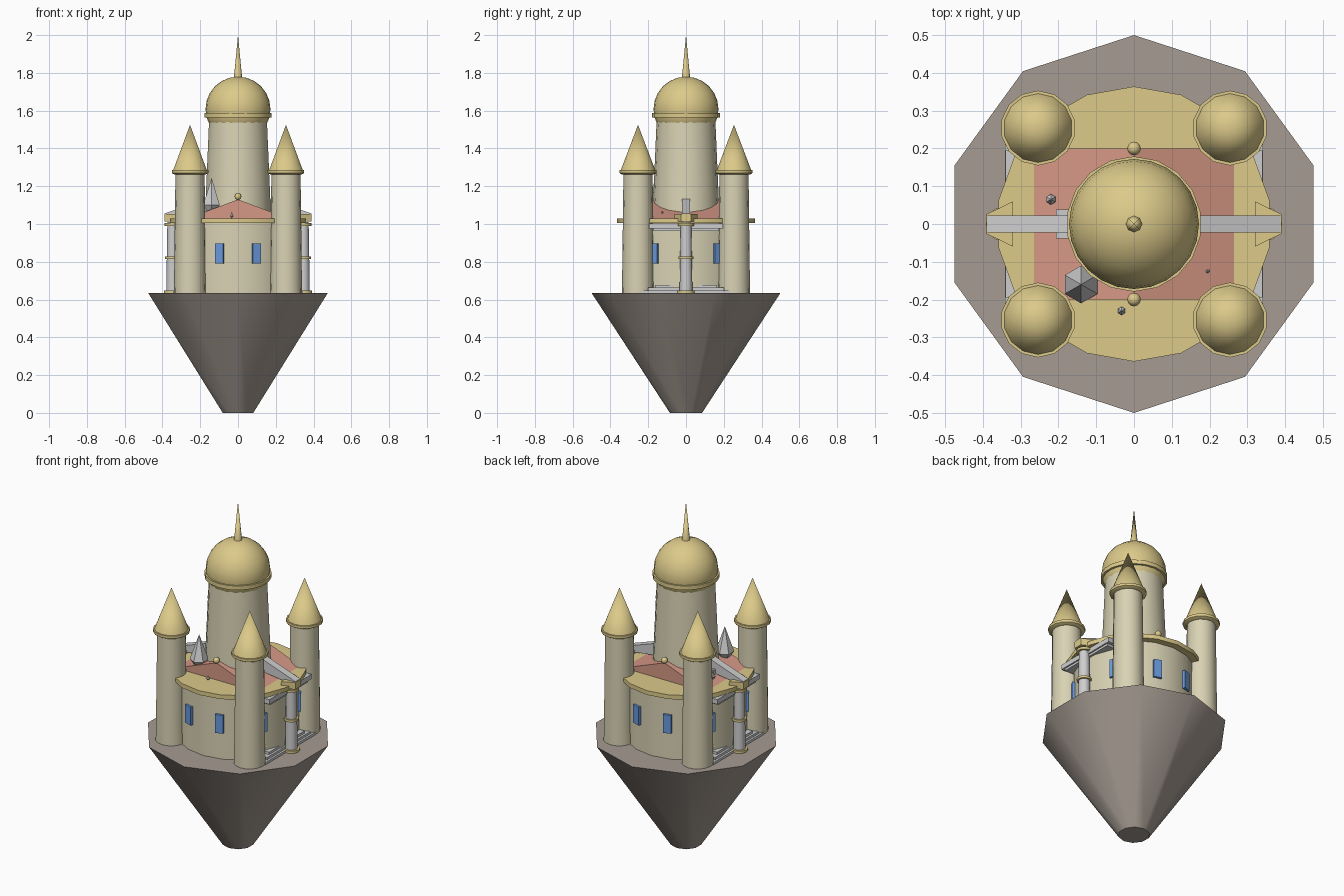
import bpy, bmesh, math
from mathutils import Matrix, Vector

cube = bpy.data.objects.get("Cube")
if cube:
    bpy.data.objects.remove(cube, do_unlink=True)


def material(name, rgb):
    lin = [((c / 255 + 0.055) / 1.055) ** 2.4 for c in rgb] + [1]
    m = bpy.data.materials.new(name)
    m.use_nodes = True
    m.diffuse_color = lin
    m.node_tree.nodes["Principled BSDF"].inputs["Base Color"].default_value = lin
    return m


ROCK = material("rock", (165, 155, 146))
CREAM = material("cream stone", (217, 210, 180))
GOLD = material("gold", (220, 202, 138))
PINK = material("pink roof", (214, 152, 134))
WHITE = material("pale grey stone", (206, 206, 206))
BLUE = material("blue glass", (104, 152, 218))


def finish(name, bm, mat, smooth=None):
    bmesh.ops.recalc_face_normals(bm, faces=bm.faces)
    me = bpy.data.meshes.new(name)
    bm.to_mesh(me)
    bm.free()
    me.materials.append(mat)
    ob = bpy.data.objects.new(name, me)
    bpy.context.collection.objects.link(ob)
    if smooth:
        bpy.ops.object.select_all(action='DESELECT')
        ob.select_set(True)
        bpy.context.view_layer.objects.active = ob
        bpy.ops.object.shade_smooth_by_angle(angle=math.radians(smooth))
    return ob


def lathe(name, profile, sides, mat, at=(0, 0), smooth=40):
    """Revolve (radius, z) points; the first corner points to +y."""
    bm = bmesh.new()
    rings = []
    for r, z in profile:
        if r == 0:
            rings.append([bm.verts.new((at[0], at[1], z))] * sides)
        else:
            turn = [math.tau * i / sides for i in range(sides)]
            rings.append([bm.verts.new((at[0] + r * math.sin(a), at[1] + r * math.cos(a), z))
                          for a in turn])
    for low, high in zip(rings, rings[1:]):
        for i in range(sides):
            j = (i + 1) % sides
            bm.faces.new(list(dict.fromkeys((low[i], low[j], high[j], high[i]))))
    for end, (r, z) in ((rings[0], profile[0]), (rings[-1], profile[-1])):
        if r:
            bm.faces.new(end)
    return finish(name, bm, mat, smooth)


def box(name, low, high, mat, spin=0):
    bm = bmesh.new()
    low, high = Vector(low), Vector(high)
    bmesh.ops.create_cube(bm, size=1)
    bmesh.ops.scale(bm, vec=high - low, verts=bm.verts)
    bmesh.ops.translate(bm, vec=(low + high) / 2, verts=bm.verts)
    bm.transform(Matrix.Rotation(spin, 4, 'Z'))
    return finish(name, bm, mat)


def prism(name, outline, offset, mat):
    """Extrude a flat outline of 3D points by an offset."""
    bm = bmesh.new()
    face = bm.faces.new([bm.verts.new(p) for p in outline])
    new = bmesh.ops.extrude_face_region(bm, geom=[face], use_keep_orig=True)["geom"]
    bmesh.ops.translate(bm, vec=offset, verts=[v for v in new if isinstance(v, bmesh.types.BMVert)])
    return finish(name, bm, mat)


def ball(name, radius, centre, mat, segments=24):
    bm = bmesh.new()
    bmesh.ops.create_uvsphere(bm, u_segments=segments, v_segments=segments // 2, radius=radius)
    bmesh.ops.translate(bm, vec=centre, verts=bm.verts)
    return finish(name, bm, mat, 60)


GROUND = 0.635

# Floating rock, hall and eave
lathe("rock_base", [(0.085, 0), (0.5, GROUND)], 10, ROCK)
lathe("hall_wall", [(0.325, GROUND), (0.325, 1.01)], 18, CREAM)
lathe("hall_eave", [(0.364, 1.005), (0.364, 1.03)], 18, GOLD)

# Gabled roof with a ball at each end of the ridge
prism("gable_roof", [(-0.265, -0.2, 1.03), (0.265, -0.2, 1.03), (0, -0.2, 1.13)], (0, 0.4, 0), PINK)
for y, end in ((-0.2, "front"), (0.2, "back")):
    ball("ridge_ball_" + end, 0.018, (0, y, 1.145), GOLD, 12)

# Central tower
lathe("main_tower", [(0.195, GROUND), (0.155, 1.56)], 18, CREAM)
ball("main_dome", 0.172, (0, 0, 1.608), GOLD)
lathe("dome_band", [(0.179, 1.563), (0.179, 1.587)], 18, GOLD)
lathe("dome_spire", [(0.023, 1.76), (0, 2.0)], 8, GOLD, smooth=60)

# Corner towers
for sx, side in ((1, "left"), (-1, "right")):
    for sy, end in ((-1, "front"), (1, "back")):
        tag = end + "_" + side
        at = (sx * 0.254, sy * 0.254)
        lathe("tower_" + tag, [(0.085, GROUND), (0.077, 1.28)], 16, CREAM, at)
        lathe("tower_rim_" + tag, [(0.085, 1.262), (0.099, 1.27), (0.099, 1.285)], 14, GOLD, at)
        lathe("tower_cone_" + tag, [(0.092, 1.283), (0, 1.525)], 14, GOLD, at)

# Windows, in pairs on every side of the hall
for i, deg in enumerate((-90, 90, 0, 180)):
    spread = 17.5 if i < 2 else 31
    for s in (-1, 1):
        box("window", (0.3, -0.023, 0.79), (0.336, 0.023, 0.897), BLUE, math.radians(deg + s * spread))

# Side porches: steps, lintel, column, bracket and sloping buttress
for s, side in ((1, "left"), (-1, "right")):
    for k in range(3):
        box("step_" + side, (s * 0.25, -0.235 + 0.035 * k, GROUND),
            (s * (0.341 - 0.012 * k), 0.235 - 0.035 * k, GROUND + 0.014 * (k + 1)), WHITE)
    box("lintel_" + side, (s * 0.27, -0.195, 0.975), (s * 0.34, 0.195, 1.003), WHITE)
    box("lintel_soffit_" + side, (s * 0.27, -0.175, 0.962), (s * 0.332, 0.175, 0.975), WHITE)
    at = (s * 0.346, 0)
    lathe("column_" + side, [(0.034, GROUND), (0.028, 1.01)], 12, WHITE, at)
    for z, r in ((GROUND, 0.046), (0.815, 0.04), (0.99, 0.042)):
        lathe("column_ring_" + side, [(r, z), (r, z + 0.014)], 12, GOLD, at)
    prism("bracket_" + side, [(s * x, y, 1.012) for x, y in
          ((0.32, -0.06), (0.39, -0.026), (0.39, 0.026), (0.32, 0.06))], (0, 0, 0.04), GOLD)
    prism("buttress_" + side, [(s * x, -0.022, z) for x, z in
          ((0.388, 1.03), (0.388, 1.056), (0.16, 1.135), (0.16, 1.06))], (0, 0.044, 0), WHITE)
box("buttress_foot", (-0.206, -0.038, 1.03), (-0.165, 0.038, 1.08), WHITE)

# Pointed crystals on the roof
for x, y, r, low, mid, top in ((-0.14, -0.16, 0.05, 1.03, 1.1, 1.245),
                               (-0.22, 0.065, 0.014, 1.03, 1.06, 1.085),
                               (-0.033, -0.23, 0.011, 1.03, 1.042, 1.06),
                               (0.195, -0.125, 0.005, 1.04, 1.06, 1.07)):
    lathe("roof_crystal", [(0, low), (r, mid), (0, top)], 6, WHITE, (x, y), None)
